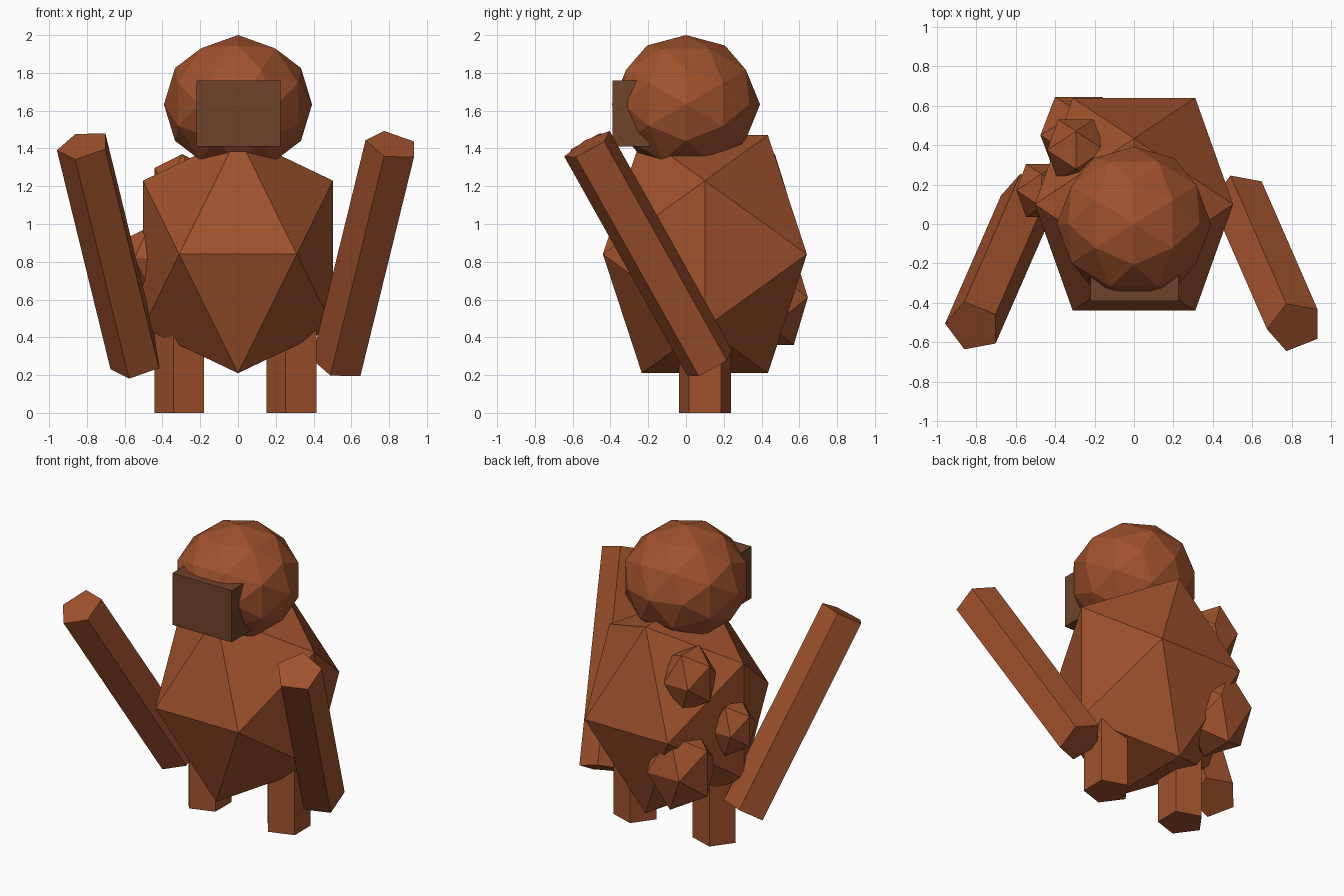
import bpy, bmesh, math
from mathutils import Vector

if "Cube" in bpy.data.objects:
    bpy.data.objects.remove(bpy.data.objects["Cube"])

PHI = (1 + 5 ** 0.5) / 2


def srgb(r, g, b):
    lin = lambda c: (c / 255 / 12.92) if c < 10 else ((c / 255 + 0.055) / 1.055) ** 2.4
    return (lin(r), lin(g), lin(b), 1)


def material(name, rgb):
    m = bpy.data.materials.new(name)
    m.diffuse_color = srgb(*rgb)
    m.use_nodes = True
    m.node_tree.nodes["Principled BSDF"].inputs["Base Color"].default_value = m.diffuse_color
    return m


clay = material("sienna_brown", (160, 82, 45))
dark = material("dark_brown", (110, 67, 42))


def finish(name, bm, mat):
    bmesh.ops.recalc_face_normals(bm, faces=bm.faces)
    mesh = bpy.data.meshes.new(name)
    bm.to_mesh(mesh)
    bm.free()
    mesh.materials.append(mat)
    bpy.context.collection.objects.link(bpy.data.objects.new(name, mesh))


def ico(name, centre, half, mat, detail=0):
    """Axis-aligned icosahedron; half = half extents along x, y, z."""
    bm = bmesh.new()
    for i in range(3):
        for s in (-1, 1):
            for t in (-1, 1):
                co = [0, 0, 0]
                co[i], co[(i + 1) % 3] = s / PHI, t
                bm.verts.new(co)
    bmesh.ops.convex_hull(bm, input=bm.verts[:])
    if detail:
        bmesh.ops.subdivide_edges(bm, edges=bm.edges[:], cuts=1, use_grid_fill=True)
        for v in bm.verts:
            v.co.normalize()
    for v in bm.verts:
        v.co = Vector(c + h * p for c, h, p in zip(centre, half, v.co))
    finish(name, bm, mat)


def prism(name, start, end, r, mat, sides=5):
    """Straight bar with a polygonal section, first corner towards -x."""
    a, b = Vector(start), Vector(end)
    d = (b - a).normalized()
    ref = Vector((-1, 0, 0))
    u = (ref - d * ref.dot(d)).normalized()
    w = d.cross(u)
    bm = bmesh.new()
    rings = []
    for p in (a, b):
        rings.append([bm.verts.new(p + r * (u * math.cos(k * math.tau / sides)
                                            + w * math.sin(k * math.tau / sides)))
                      for k in range(sides)])
        bm.faces.new(rings[-1])
    for k in range(sides):
        n = (k + 1) % sides
        bm.faces.new((rings[0][k], rings[0][n], rings[1][n], rings[1][k]))
    finish(name, bm, mat)


# Torso and head
ico("torso", (0, 0.10, 0.84), (0.503, 0.54, 0.63), clay)
ico("head", (0, 0, 1.633), (0.392, 0.392, 0.367), clay, detail=1)

# Face plate
bm = bmesh.new()
bmesh.ops.create_cube(bm, size=1)
for v in bm.verts:
    v.co = Vector((0.003 + v.co.x * 0.445, -0.29 + v.co.y * 0.20, 1.585 + v.co.z * 0.35))
finish("face_plate", bm, dark)

# Raised arms and legs
for side, s in (("left", -1), ("right", 1)):
    prism(side + "_arm", (s * 0.533, 0.13, 0.257), (s * 0.817, -0.52, 1.417), 0.145, clay)
    prism(side + "_leg", (s * 0.297, 0.10, 0), (s * 0.297, 0.10, 0.45), 0.145, clay)

# Lumps on the back
ico("upper_lump", (-0.295, 0.375, 1.18), (0.146, 0.155, 0.19), clay)
ico("side_lump", (-0.47, 0.17, 0.82), (0.126, 0.135, 0.165), clay)
ico("lower_lump", (-0.28, 0.45, 0.61), (0.195, 0.195, 0.25), clay)
